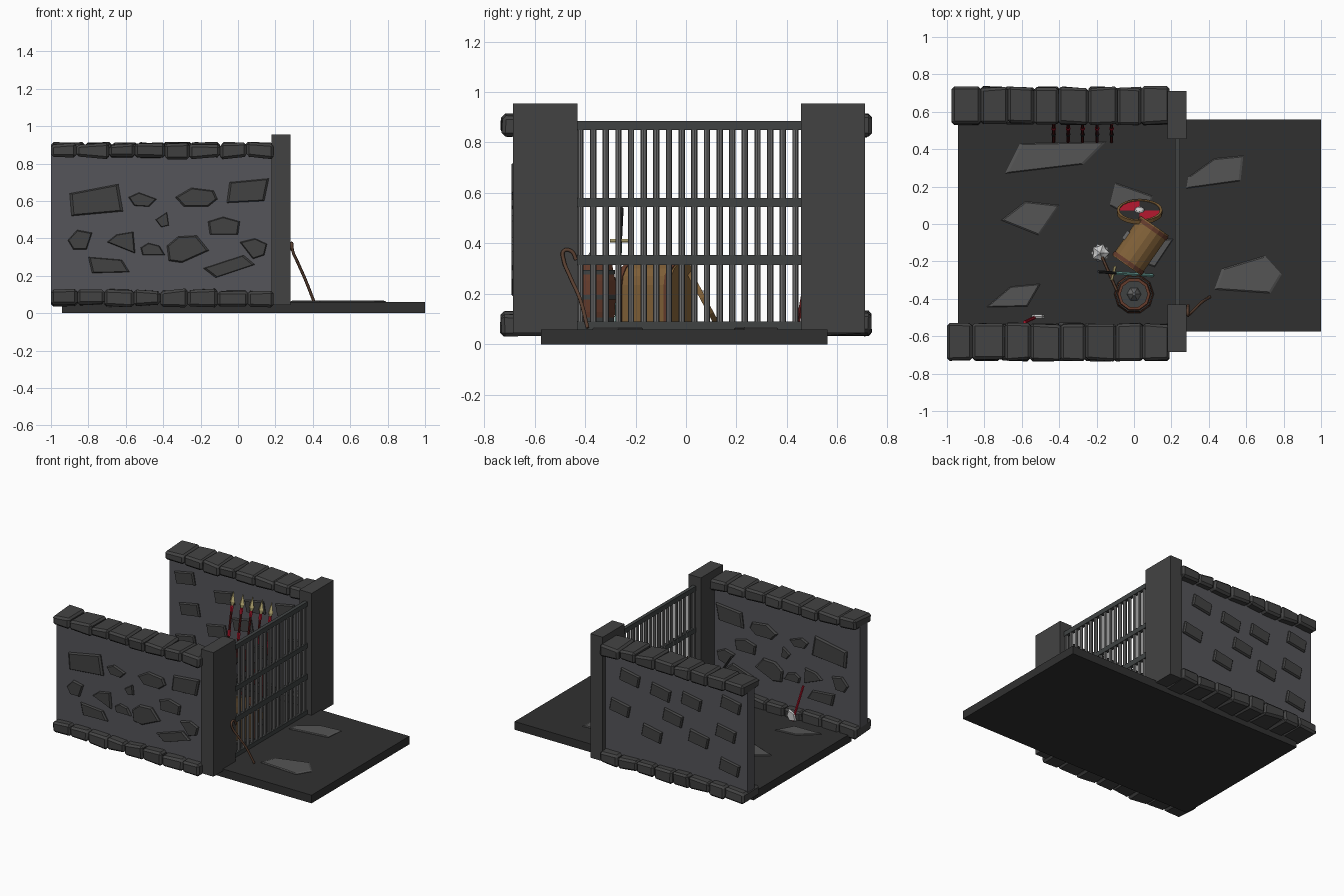
import bpy, bmesh, math, random
from mathutils import Vector, Matrix

if "Cube" in bpy.data.objects:
    bpy.data.objects.remove(bpy.data.objects["Cube"])
random.seed(4)


def mat(name, r, g, b):
    m = bpy.data.materials.new(name)
    m.diffuse_color = (r, g, b, 1)
    m.use_nodes = True
    m.node_tree.nodes["Principled BSDF"].inputs["Base Color"].default_value = m.diffuse_color
    return m


DARK = mat("dark_stone", .03, .03, .03)
STONE = mat("stone", .055, .055, .055)
WALL = mat("wall_grey", .09, .09, .1)
FLAG = mat("flagstone", .09, .09, .09)
IRON = mat("iron", .05, .055, .055)
STEEL = mat("steel", .15, .15, .15)
PALE = mat("pale_metal", .55, .55, .55)
WOOD = mat("chest_wood", .22, .12, .04)
BARREL = mat("barrel_wood", .13, .045, .025)
ROPE = mat("crook_wood", .1, .05, .03)
RED = mat("red", .5, .01, .03)
MAROON = mat("maroon", .1, .01, .01)
GOLD = mat("gold", .5, .42, .18)
TEAL = mat("teal", .2, .5, .45)


def finish(bm, name, m):
    bmesh.ops.recalc_face_normals(bm, faces=bm.faces)
    me = bpy.data.meshes.new(name)
    bm.to_mesh(me)
    bm.free()
    o = bpy.data.objects.new(name, me)
    bpy.context.collection.objects.link(o)
    me.materials.append(m)
    return o


def box(name, lo, hi, m):
    bm = bmesh.new()
    c = [(a + b) / 2 for a, b in zip(lo, hi)]
    s = [b - a for a, b in zip(lo, hi)]
    bmesh.ops.create_cube(bm, size=1, matrix=Matrix.Translation(c) @ Matrix.Diagonal((*s, 1)))
    return finish(bm, name, m)


def loft(name, rings, m):
    """Skin a stack of equal-length closed rings and cap both ends."""
    bm = bmesh.new()
    vs = [[bm.verts.new(p) for p in r] for r in rings]
    n = len(vs[0])
    for a, b in zip(vs, vs[1:]):
        for i in range(n):
            bm.faces.new((a[i], a[(i + 1) % n], b[(i + 1) % n], b[i]))
    bm.faces.new(vs[0])
    bm.faces.new(vs[-1])
    return finish(bm, name, m)


def turned(name, a, b, profile, m, n=8):
    """Surface of revolution along a-b; profile = (fraction, radius)."""
    a, b = Vector(a), Vector(b)
    q = (b - a).to_track_quat('Z', 'Y')
    return loft(name, [[a.lerp(b, t) + q @ Vector((r * math.cos(k * math.tau / n), r * math.sin(k * math.tau / n), 0))
                        for k in range(n)] for t, r in profile], m)


def rod(name, a, b, r, m, n=8):
    return turned(name, a, b, [(0, r), (1, r)], m, n)


def slab(name, pts, levels, place, m):
    """Chamfered polygon stone; levels = (depth, scale)."""
    cx = sum(p[0] for p in pts) / len(pts)
    cy = sum(p[1] for p in pts) / len(pts)
    return loft(name, [[place(cx + (x - cx) * s, cy + (y - cy) * s, d) for x, y in pts] for d, s in levels], m)


# Floor and gate pillars
box("floor", (-.94, -.575, 0), (1, .56, .06), DARK)
box("front_pillar", (.18, -.685, .045), (.28, -.43, .955), STONE)
box("back_pillar", (.18, .455, .045), (.28, .71, .955), STONE)

# Flagstones set in the floor
FLAGS = [[(-.69, .27), (-.61, .43), (-.15, .44), (-.27, .32)], [(-.71, .02), (-.58, .12), (-.4, .1), (-.51, -.06)],
         [(-.79, -.445), (-.66, -.335), (-.5, -.32), (-.57, -.44)],
         [(.28, .19), (.29, .25), (.43, .35), (.585, .365), (.57, .23)],
         [(.43, -.35), (.47, -.24), (.7, -.17), (.79, -.27), (.73, -.37)],
         [(-.13, .1), (-.1, .22), (.1, .15), (.05, .0)], [(.02, -.2), (.1, -.08), (.21, -.08), (.11, -.23)]]
for p in FLAGS:
    slab("flagstone", p, [(.05, 1), (.063, 1), (.068, .92)], lambda x, y, d: (x, y, d), FLAG)

# Walls: thin slab, stones set right through it, rough block courses top and bottom
FRONT = [[(-.9, .64), (-.64, .69), (-.615, .545), (-.89, .52)],
         [(-.585, .62), (-.53, .645), (-.435, .61), (-.475, .57), (-.555, .575)],
         [(-.335, .62), (-.25, .67), (-.13, .655), (-.11, .61), (-.16, .57), (-.29, .57)],
         [(-.045, .7), (.165, .72), (.14, .6), (-.06, .59)],
         [(-.16, .49), (-.08, .515), (.01, .49), (0, .42), (-.15, .42)],
         [(-.44, .5), (-.38, .54), (-.37, .47), (-.41, .46)],
         [(-.91, .39), (-.86, .445), (-.78, .43), (-.81, .34), (-.88, .34)],
         [(-.7, .38), (-.65, .42), (-.56, .435), (-.55, .32)],
         [(-.52, .35), (-.48, .375), (-.42, .36), (-.39, .31), (-.51, .31)],
         [(-.38, .36), (-.32, .41), (-.22, .415), (-.155, .335), (-.3, .27), (-.37, .28)],
         [(.01, .38), (.09, .4), (.155, .37), (.14, .31), (.08, .29)],
         [(-.8, .3), (-.62, .285), (-.58, .22), (-.78, .215)], [(-.185, .24), (.03, .31), (.09, .26), (-.12, .19)]]
BACK = [[(x + dx * .085, z + dz * .05 + dx * .008) for dx, dz in ((-1, .7), (.8, 1), (1, -.8), (-.8, -1))]
        for x, z in ((-.02, .7), (-.27, .66), (-.52, .66), (-.84, .72), (.06, .46), (-.37, .5),
                     (-.2, .34), (-.58, .4), (-.8, .5), (-.83, .26))]


def block(name, x0, x1, y0, y1, z0, z1):
    j = lambda s: random.uniform(-s, s)
    o = box(name, (x0, y0, z0), (x1, y1, z1), STONE)
    for v in o.data.vertices:
        v.co.y += j(.008)
        v.co.z += j(.01)
    b = o.modifiers.new("chamfer", 'BEVEL')
    b.width, b.segments = .014, 1


for side, polys in ((-1, FRONT), (1, BACK)):
    yc = side * .632
    tag = "front" if side < 0 else "back"
    box(tag + "_wall", (-1 if side < 0 else -.97, yc - .042, .06), (.19, yc + .042, .88), WALL)
    for p in polys:
        slab(tag + "_wall_stone", p, [(-.06, .9), (-.05, 1), (.05, 1), (.06, .9)],
             lambda x, z, d: (x, yc + d, z), STONE)
    start = -1 if side < 0 else -.975
    w = (.19 - start) / 8
    for z0, z1 in ((.04, .125), (.83, .908)):
        xs = [start] + [start + w * i + random.uniform(-.015, .015) for i in range(1, 8)] + [.19]
        for a, b in zip(xs, xs[1:]):
            block(tag + "_course_block", a, b, yc - .098, yc + .098, z0, z1)

# Barred gate
for i in range(18):
    y = -.418 + i * .0501
    rod("gate_bar", (.232, y, .06), (.232, y, .86), .0125, STEEL)
for z0, z1 in ((.06, .09), (.315, .355), (.545, .58), (.85, .885)):
    box("gate_rail", (.22, -.435, z0), (.246, .46, z1), IRON)

# Row of spears leaning on the back wall
for i in range(5):
    x = -.43 + i * .0775
    foot, head = Vector((x, .44, .065)), Vector((x, .562, .74))
    at = lambda t: foot.lerp(head, t)
    rod("spear_shaft", at(0), at(.86), .009, MAROON, 6)
    for t in (.3, .55, .8):
        rod("spear_band", at(t), at(t + .06), .012, RED if t > .5 else DARK, 6)
    turned("spear_head", at(.85), at(1), [(0, .008), (.3, .02), (1, .001)], GOLD, 4)

# Barrel with iron hoops and an open top
C = Vector((0, -.375, .065))
H = Vector((0, 0, .25))
turned("barrel", C, C + H, [(0, .085), (.25, .1), (.5, .106), (.75, .1), (1, .087), (1, .072), (.9, .072)], BARREL, 10)
for t, r in ((.1, .095), (.45, .109), (.85, .098)):
    turned("barrel_hoop", C + H * t, C + H * (t + .07), [(0, r), (1, r)], IRON, 10)
turned("barrel_contents", C + H * .9, C + H * 1.2, [(0, .04), (.5, .03), (1, .008)], STEEL, 6)

# Sword leaning beside the barrel
rod("sword_blade", (.1, -.275, .07), (-.1, -.262, .4), .009, TEAL, 4)
rod("sword_grip", (-.1, -.262, .4), (-.19, -.255, .54), .008, DARK, 6)
rod("sword_guard", (-.12, -.3, .41), (-.1, -.225, .41), .008, GOLD, 6)

# Mace with a studded head
bm = bmesh.new()
bmesh.ops.create_icosphere(bm, subdivisions=2, radius=.042, matrix=Matrix.Translation((-.18, -.155, .115)))
for i, v in enumerate(bm.verts):
    if i < 12:
        v.co += (v.co - Vector((-.18, -.155, .115))) * .35
finish(bm, "mace_head", PALE)
rod("mace_handle", (-.18, -.155, .115), (-.09, -.36, .34), .009, ROPE, 6)

# Chest: box body, barrel-vaulted lid, metal bands and lock
CHEST = Matrix.Translation((.035, -.115, .065)) @ Matrix.Rotation(math.radians(55), 4, 'Z')


def vault(name, x0, x1, grow, m):
    hw = .093 + grow
    prof = [(-hw, 0), (hw, 0)] + [(hw * math.cos(k * math.pi / 8), .17 + hw * math.sin(k * math.pi / 8)) for k in range(9)]
    return loft(name, [[CHEST @ Vector((x, y, z)) for y, z in prof] for x in (x0, x1)], m)


vault("chest", -.13, .13, 0, WOOD)
for x in (-.125, .1):
    vault("chest_band", x, x + .022, .004, BARREL)
box("chest_lock", (-.025, .085, .14), (.025, .105, .2), STEEL).matrix_world = CHEST

# Round shield leaning on the chest, with painted quarters, rim and boss
SC = Vector((.03, .065, .185))
N = Vector((0, .88, .47)).normalized()
Q = N.to_track_quat('Z', 'Y')
turned("shield_rim", SC - N * .01, SC + N * .012, [(0, .122), (1, .122), (1, .108), (.5, .108)], WOOD, 20)
for k in range(4):
    arc = [(0, 0)] + [(.11 * math.cos(a), .11 * math.sin(a)) for a in [(k + i / 5) * math.pi / 2 for i in range(6)]]
    loft("shield_quarter", [[SC + Q @ Vector((x, y, d)) for x, y in arc] for d in (-.006, .008)], RED if k % 2 else DARK)
turned("shield_boss", SC, SC + N * .03, [(0, .03), (.6, .024), (1, .008)], PALE, 8)

# Axe resting on its head by the front wall
rod("axe_handle", (-.52, -.495, .07), (-.585, -.525, .33), .009, RED, 6)
slab("axe_blade", [(-.55, .075), (-.535, .125), (-.49, .15), (-.475, .1), (-.5, .065)],
     [(-.505, .85), (-.495, 1), (-.485, .85)], lambda x, z, d: (x, d, z), PALE)

# Crooked staff leaning on the front pillar
cu = bpy.data.curves.new("crooked_staff", 'CURVE')
cu.dimensions = '3D'
cu.bevel_depth, cu.bevel_resolution, cu.resolution_u = .008, 1, 4
pts = [(.29, -.435, .335), (.288, -.455, .37), (.288, -.485, .37), (.292, -.485, .335),
       (.32, -.46, .27), (.36, -.42, .18), (.405, -.39, .065)]
s = cu.splines.new('BEZIER')
s.bezier_points.add(len(pts) - 1)
for b, p in zip(s.bezier_points, pts):
    b.co = p
    b.handle_left_type = b.handle_right_type = 'AUTO'
cu.use_fill_caps = True
cu.materials.append(ROPE)
bpy.context.collection.objects.link(bpy.data.objects.new("crooked_staff", cu))
